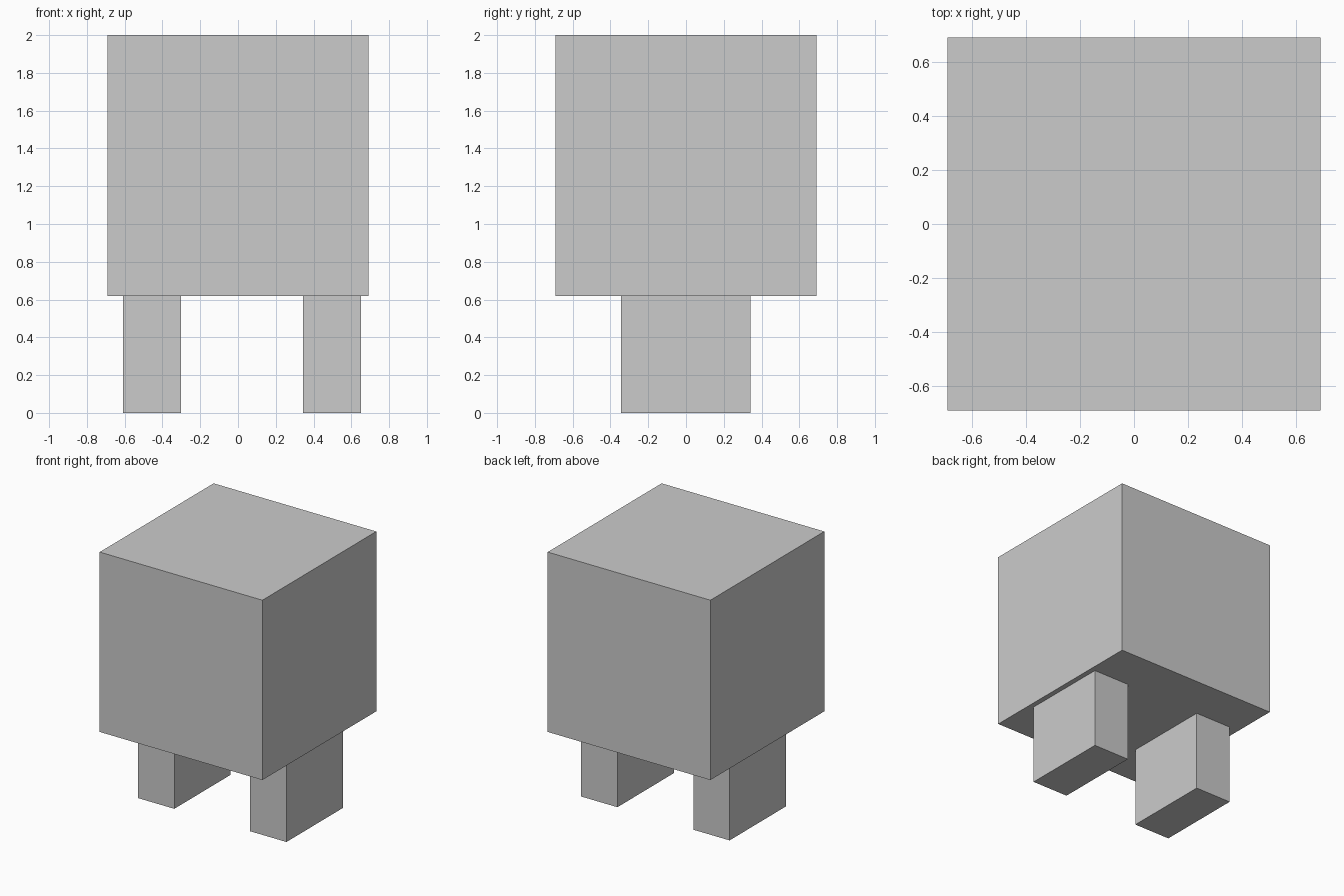
import bpy

if "Cube" in bpy.data.objects:
    bpy.data.objects.remove(bpy.data.objects["Cube"])


def box(name, lo, hi):
    """Axis-aligned box between two corners."""
    bpy.ops.mesh.primitive_cube_add(size=1, location=[(a + b) / 2 for a, b in zip(lo, hi)])
    obj = bpy.context.object
    obj.name = name
    obj.scale = [b - a for a, b in zip(lo, hi)]
    bpy.ops.object.transform_apply(location=False, rotation=False, scale=True)
    return obj


HALF = 0.691       # half width of the cubic body
UNDERSIDE = 0.619  # height of the body's bottom face

# Cubic body
box("body", (-HALF, -HALF, UNDERSIDE), (HALF, HALF, 2.0))

# Two legs, slightly off centre to the right
for name, x in (("left_leg", -0.455), ("right_leg", 0.498)):
    box(name, (x - 0.154, -0.343, 0.0), (x + 0.154, 0.341, UNDERSIDE))
